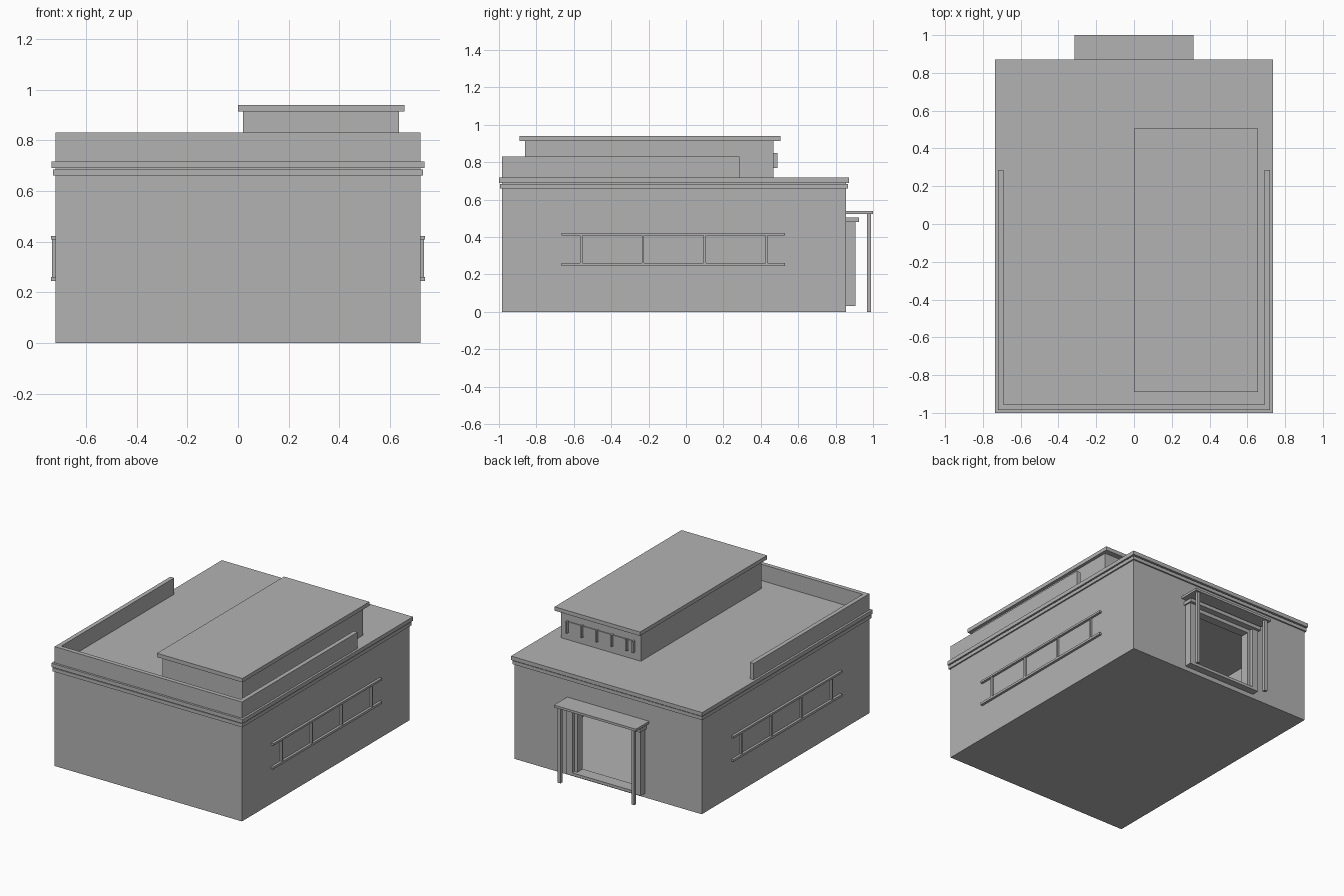
import bpy

cube = bpy.data.objects.get("Cube")
if cube:
    bpy.data.objects.remove(cube, do_unlink=True)

GREY = (0.45, 0.45, 0.45, 1)
mat = bpy.data.materials.new("plain_grey")
mat.use_nodes = True
mat.diffuse_color = GREY
mat.node_tree.nodes["Principled BSDF"].inputs["Base Color"].default_value = GREY


def box(name, xs, ys, zs):
    """Axis-aligned box from its x, y and z ranges."""
    bpy.ops.mesh.primitive_cube_add(size=1)
    ob = bpy.context.object
    ob.name = name
    ob.location = [(r[0] + r[1]) / 2 for r in (xs, ys, zs)]
    ob.scale = [r[1] - r[0] for r in (xs, ys, zs)]
    bpy.ops.object.transform_apply(location=True, rotation=False, scale=True)
    ob.data.materials.append(mat)
    return ob


def pair(name, xs, ys, zs):
    """The same box on the left (+x) and the right (-x)."""
    box("left_" + name, xs, ys, zs)
    box("right_" + name, (-xs[1], -xs[0]), ys, zs)


def cut(target, xs, ys, zs):
    """Subtract a box from the target."""
    cutter = box("cutter", xs, ys, zs)
    cutter.hide_render = True
    mod = target.modifiers.new("cut", 'BOOLEAN')
    mod.operation = 'DIFFERENCE'
    mod.solver = 'EXACT'
    mod.object = cutter
    bpy.context.view_layer.objects.active = target
    bpy.ops.object.modifier_apply(modifier=mod.name)
    bpy.data.objects.remove(cutter, do_unlink=True)


# Hollow main block with a doorway at the back
hall = box("main_walls", (-0.72, 0.72), (-0.985, 0.855), (0, 0.69))
cut(hall, (-0.69, 0.69), (-0.955, 0.82), (0.03, 0.64))
cut(hall, (-0.25, 0.25), (0.7, 0.95), (0.03, 0.485))

# Double cornice, the upper one closing the roof
box("lower_cornice", (-0.73, 0.73), (-0.995, 0.865), (0.66, 0.684))
box("roof_slab", (-0.735, 0.735), (-1, 0.872), (0.69, 0.717))

# Parapet around the front and part of the sides
box("front_parapet", (-0.72, 0.72), (-0.985, -0.955), (0.717, 0.83))
pair("side_parapet", (0.69, 0.72), (-0.955, 0.285), (0.717, 0.83))

# Rooftop room with an overhanging roof
box("rooftop_room", (0.02, 0.635), (-0.86, 0.467), (0.717, 0.915))
box("rooftop_room_roof", (0, 0.657), (-0.89, 0.505), (0.913, 0.94))
box("rooftop_window", (0.065, 0.585), (0.467, 0.473), (0.775, 0.845))
for i in range(5):
    x = 0.58 - 0.115 * i
    box("rooftop_window_fin", (x - 0.006, x + 0.006), (0.467, 0.49), (0.77, 0.85))
box("rooftop_window_end_fin", (0.064, 0.076), (0.467, 0.49), (0.77, 0.85))

# Side window bands: two rails joined by mullions
pair("window_sill_rail", (0.715, 0.737), (-0.665, 0.53), (0.244, 0.26))
pair("window_top_rail", (0.715, 0.737), (-0.665, 0.53), (0.408, 0.422))
for i in range(4):
    y = -0.56 + 0.33 * i
    pair("window_mullion", (0.715, 0.733), (y - 0.006, y + 0.006), (0.258, 0.41))

# Stepped door frame
pair("door_jamb", (0.24, 0.285), (0.855, 0.905), (0.03, 0.485))
pair("inner_door_jamb", (0.22, 0.25), (0.82, 0.88), (0.03, 0.485))
box("door_lintel", (-0.295, 0.295), (0.855, 0.925), (0.48, 0.505))
box("inner_door_header", (-0.25, 0.25), (0.82, 0.88), (0.455, 0.485))
box("door_sill", (-0.285, 0.285), (0.82, 0.905), (0.03, 0.05))

# Porch canopy on two posts
box("porch_canopy", (-0.315, 0.315), (0.855, 1), (0.522, 0.538))
pair("porch_post", (0.272, 0.294), (0.967, 0.989), (0, 0.524))
